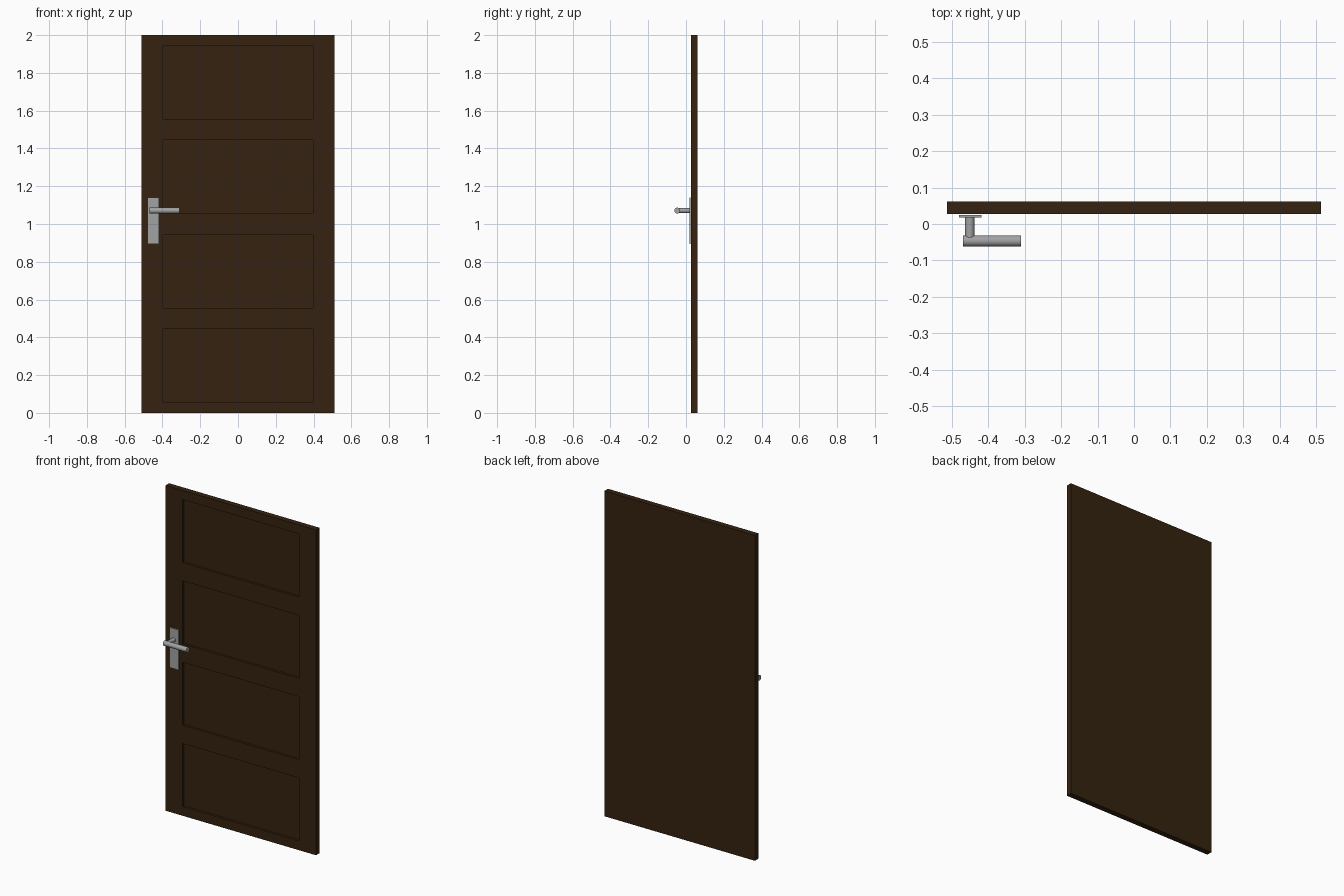
import bpy, bmesh, math
from mathutils import Vector

if "Cube" in bpy.data.objects:
    bpy.data.objects.remove(bpy.data.objects["Cube"])


def material(name, rgb):
    m = bpy.data.materials.new(name)
    m.diffuse_color = (*rgb, 1)
    m.use_nodes = True
    m.node_tree.nodes["Principled BSDF"].inputs["Base Color"].default_value = m.diffuse_color
    return m


WOOD = material("dark_wood", (0.035, 0.0165, 0.005))
METAL = material("brushed_metal", (0.36, 0.36, 0.36))


def finish(bm, name, mat):
    bmesh.ops.recalc_face_normals(bm, faces=bm.faces)
    me = bpy.data.meshes.new(name)
    bm.to_mesh(me)
    bm.free()
    me.materials.append(mat)
    ob = bpy.data.objects.new(name, me)
    bpy.context.collection.objects.link(ob)
    return ob


def box_bm(lo, hi):
    bm = bmesh.new()
    bmesh.ops.create_cube(bm, size=1)
    for v in bm.verts:
        v.co = Vector([lo[i] + (v.co[i] + 0.5) * (hi[i] - lo[i]) for i in range(3)])
    return bm


def rod(name, start, end, r, mat):
    start, end = Vector(start), Vector(end)
    d = end - start
    bpy.ops.mesh.primitive_cylinder_add(vertices=32, radius=r, depth=d.length,
                                        location=(start + end) / 2,
                                        rotation=d.to_track_quat('Z', 'Y').to_euler())
    ob = bpy.context.object
    ob.name = name
    ob.data.materials.append(mat)
    bpy.ops.object.shade_smooth_by_angle(angle=math.radians(35))


# Door leaf with four recessed panels on the front
FRONT, BACK = 0.027, 0.062
HALF_W, PANEL_W, PANEL_H = 0.512, 0.396, 0.194
centres = [0.25, 0.75, 1.25, 1.75]
bm = box_bm((-HALF_W, FRONT, 0), (HALF_W, BACK, 2))


def cut(co, no):
    bmesh.ops.bisect_plane(bm, geom=bm.verts[:] + bm.edges[:] + bm.faces[:],
                           plane_co=co, plane_no=no)


for s in (-1, 1):
    cut((s * PANEL_W, 0, 0), (1, 0, 0))
    for z in centres:
        cut((0, 0, z + s * PANEL_H), (0, 0, 1))
bm.normal_update()
panels = []
for f in bm.faces:
    c = f.calc_center_median()
    if f.normal.y < -0.9 and abs(c.x) < 0.1 and any(abs(c.z - z) < 0.01 for z in centres):
        panels.append(f)
bmesh.ops.inset_individual(bm, faces=panels, thickness=0, depth=-0.015)
finish(bm, "door_leaf", WOOD)

# Handle: back plate, neck and lever
finish(box_bm((-0.479, 0.018, 0.893), (-0.418, 0.0245, 1.139)), "handle_plate", METAL)
rod("handle_neck", (-0.45, 0.022, 1.071), (-0.45, -0.042, 1.071), 0.0128, METAL)
rod("handle_lever", (-0.468, -0.0465, 1.071), (-0.309, -0.0465, 1.071), 0.0155, METAL)
